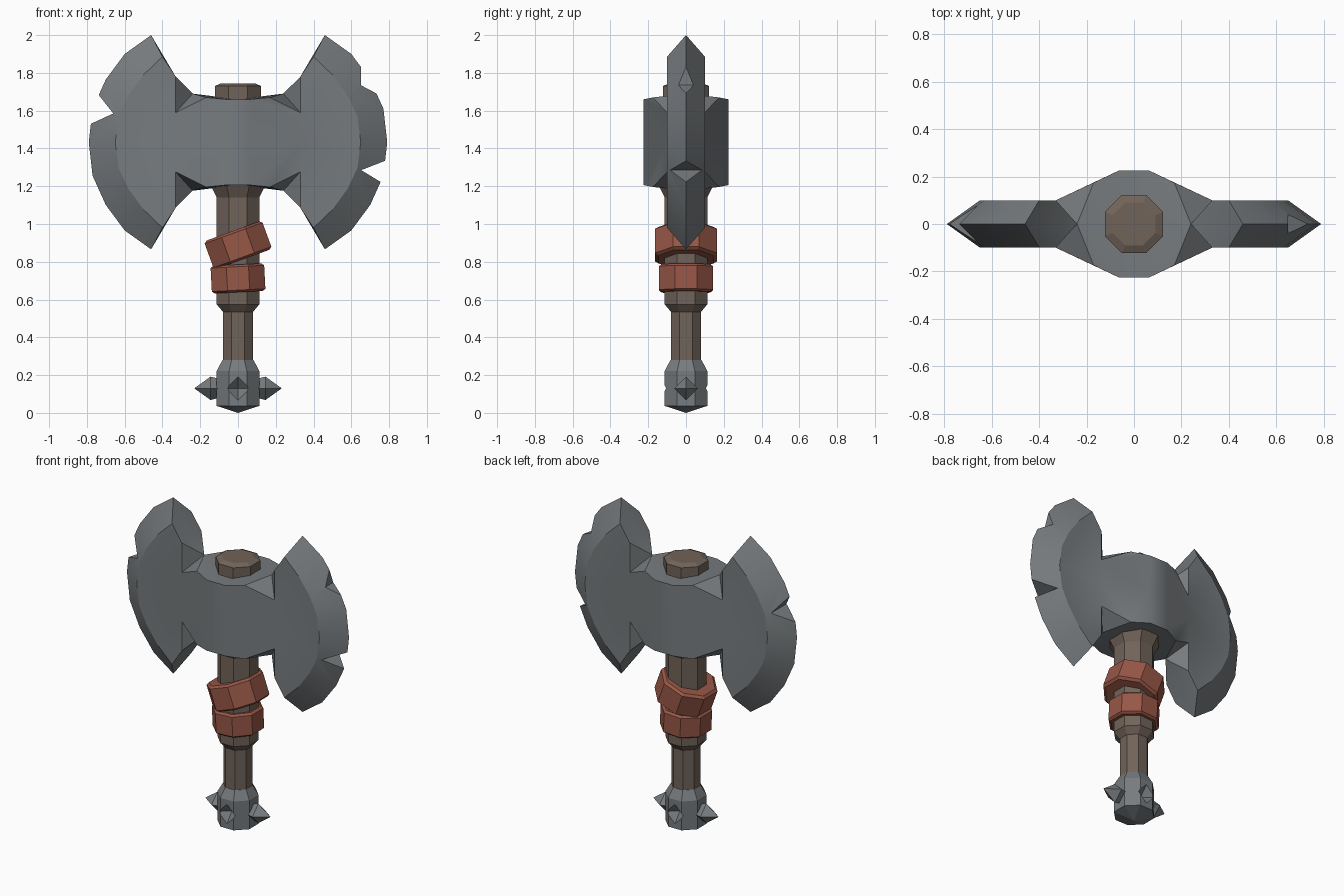
import bpy, bmesh, math
from itertools import product
from mathutils import Matrix, Vector

if "Cube" in bpy.data.objects:
    bpy.data.objects.remove(bpy.data.objects["Cube"])


def material(name, rgb):
    m = bpy.data.materials.new(name)
    m.diffuse_color = (*rgb, 1)
    m.use_nodes = True
    m.node_tree.nodes["Principled BSDF"].inputs["Base Color"].default_value = m.diffuse_color
    return m


STEEL = material("steel grey", (0.185, 0.20, 0.21))
WOOD = material("dark wood", (0.165, 0.125, 0.10))
LEATHER = material("red leather", (0.31, 0.095, 0.062))


def finish(name, bm, mat):
    bmesh.ops.remove_doubles(bm, verts=bm.verts, dist=1e-5)
    bmesh.ops.recalc_face_normals(bm, faces=bm.faces)
    me = bpy.data.meshes.new(name)
    bm.to_mesh(me)
    bm.free()
    ob = bpy.data.objects.new(name, me)
    bpy.context.collection.objects.link(ob)
    if mat:
        me.materials.append(mat)
    return ob


def lathe(name, profile, sides, mat, matrix=Matrix(), flats=True):
    """Faceted solid of (radius, z) rings; radius is to the flats when flats is set."""
    bm = bmesh.new()
    phase = math.pi / sides if flats else 0
    k = 1 / math.cos(math.pi / sides) if flats else 1
    rings = []
    for r, z in profile:
        if r == 0:
            rings.append([bm.verts.new((0, 0, z))])
        else:
            rings.append([bm.verts.new((r * k * math.cos(phase + 2 * math.pi * i / sides),
                                        r * k * math.sin(phase + 2 * math.pi * i / sides), z))
                          for i in range(sides)])
    for a, b in zip(rings, rings[1:]):
        for i in range(sides):
            j = (i + 1) % sides
            quad = [a[i % len(a)], a[j % len(a)], b[j % len(b)], b[i % len(b)]]
            bm.faces.new(list(dict.fromkeys(quad)))
    for ring in (rings[0], rings[-1]):
        if len(ring) > 1:
            bm.faces.new(ring)
    bm.transform(matrix)
    return finish(name, bm, mat)


def prism_y(name, pts, depth):
    bm = bmesh.new()
    front = [bm.verts.new((x, -depth, z)) for x, z in pts]
    back = [bm.verts.new((x, depth, z)) for x, z in pts]
    bm.faces.new(front)
    bm.faces.new(back)
    for i in range(len(pts)):
        j = (i + 1) % len(pts)
        bm.faces.new((front[i], front[j], back[j], back[i]))
    return finish(name, bm, None)


def cut(ob, cutter):
    mod = ob.modifiers.new("cut", 'BOOLEAN')
    mod.operation = 'DIFFERENCE'
    mod.solver = 'EXACT'
    mod.object = cutter
    bpy.context.view_layer.objects.active = ob
    bpy.ops.object.modifier_apply(modifier=mod.name)
    bpy.data.objects.remove(cutter)


# Double axe head: one eighth described, mirrored to all octants about its centre
ZC = 1.433
outer = [(0.79, ZC), (0.77, 1.61), (0.70, 1.765), (0.60, 1.90), (0.46, 2.0)]
inner = [(0.65, ZC), (0.632, 1.57), (0.58, 1.68), (0.50, 1.79), (0.40, 1.886)]
O = [(x, 0, z) for x, z in outer]
I = [(x, -0.1, z) for x, z in inner]
A0, A, B, B0 = (0.33, -0.1, ZC), (0.33, -0.1, 1.59), (0.33, -0.1, 1.78), (0.33, 0, 1.78)
C, D, E, E0 = (0.24, 0, 1.69), (0.17, -0.175, 1.67), (0.065, -0.225, 1.66), (0.065, -0.225, ZC)
F, F0, T = (0, -0.225, 1.66), (0, -0.225, ZC), (0, 0, 1.66)
faces = [[F0, E0, E, F], [E0, A0, A, D, E], [A0, *I, B, A], [B, I[-1], O[-1], B0],
         [A, B, C], [B, B0, C], [A, C, D], [E, D, C, T], [F, E, T]]
faces += [[I[i], O[i], O[i + 1], I[i + 1]] for i in range(4)]
bm = bmesh.new()
for sx, sy, sz in product((1, -1), repeat=3):
    for f in faces:
        bm.faces.new([bm.verts.new((x * sx, y * sy, ZC + (z - ZC) * sz)) for x, y, z in f])
head = finish("axe_head", bm, STEEL)

# Battle notches in the cutting edges: (point, apex, point)
notches = [((0.65, 1.835), (0.65, 1.735), (0.735, 1.69)),
           ((0.78, 1.335), (0.652, 1.285), (0.735, 1.235)),
           ((-0.735, 1.68), (-0.66, 1.585), (-0.78, 1.53))]
for p, a, q in notches:
    p, a, q = Vector(p), Vector(a), Vector(q)
    cut(head, prism_y("notch_cutter", [a + (p - a) * 1.8, a, a + (q - a) * 1.8], 0.2))
bpy.ops.object.select_all(action='DESELECT')
head.select_set(True)
bpy.context.view_layer.objects.active = head
bpy.ops.object.shade_smooth_by_angle(angle=math.radians(30))

# Wooden shaft with collar, flare below the head, and top stub
lathe("shaft", [(0.08, 0.2), (0.08, 0.535), (0.113, 0.575), (0.113, 1.14), (0.148, 1.21),
                (0.12, 1.3), (0.123, 1.67), (0.123, 1.73), (0.09, 1.745)], 8, WOOD)

# Leather wraps
band = [(0.9, -1), (1, -0.85), (1, 0.85), (0.9, 1)]
for name, r, h, z, tilt in (("lower_wrap", 0.142, 0.073, 0.712, -3),
                            ("upper_wrap", 0.163, 0.08, 0.888, -20)):
    lathe(name, [(a * r, b * h) for a, b in band], 8, LEATHER,
          Matrix.Translation((0, 0, z)) @ Matrix.Rotation(math.radians(tilt), 4, 'Y'))

# Pommel with dents front and back
pommel = lathe("pommel", [(0, 0), (0.113, 0.037), (0.113, 0.222), (0.082, 0.28), (0, 0.28)], 8, STEEL)
for s in (1, -1):
    m = Matrix.Translation((0, 0, 0.13)) @ Matrix.Rotation(s * math.pi / 2, 4, 'X')
    cut(pommel, lathe("dent_cutter", [(0, 0.06), (0.13, 0.17)], 4, None, m, False))

# Side spikes
for s, name in ((1, "right_spike"), (-1, "left_spike")):
    m = Matrix.Translation((0, 0, 0.13)) @ Matrix.Rotation(s * math.pi / 2, 4, 'Y')
    lathe(name, [(0.045, 0.08), (0.062, 0.145), (0, 0.232)], 4, STEEL, m, False)
